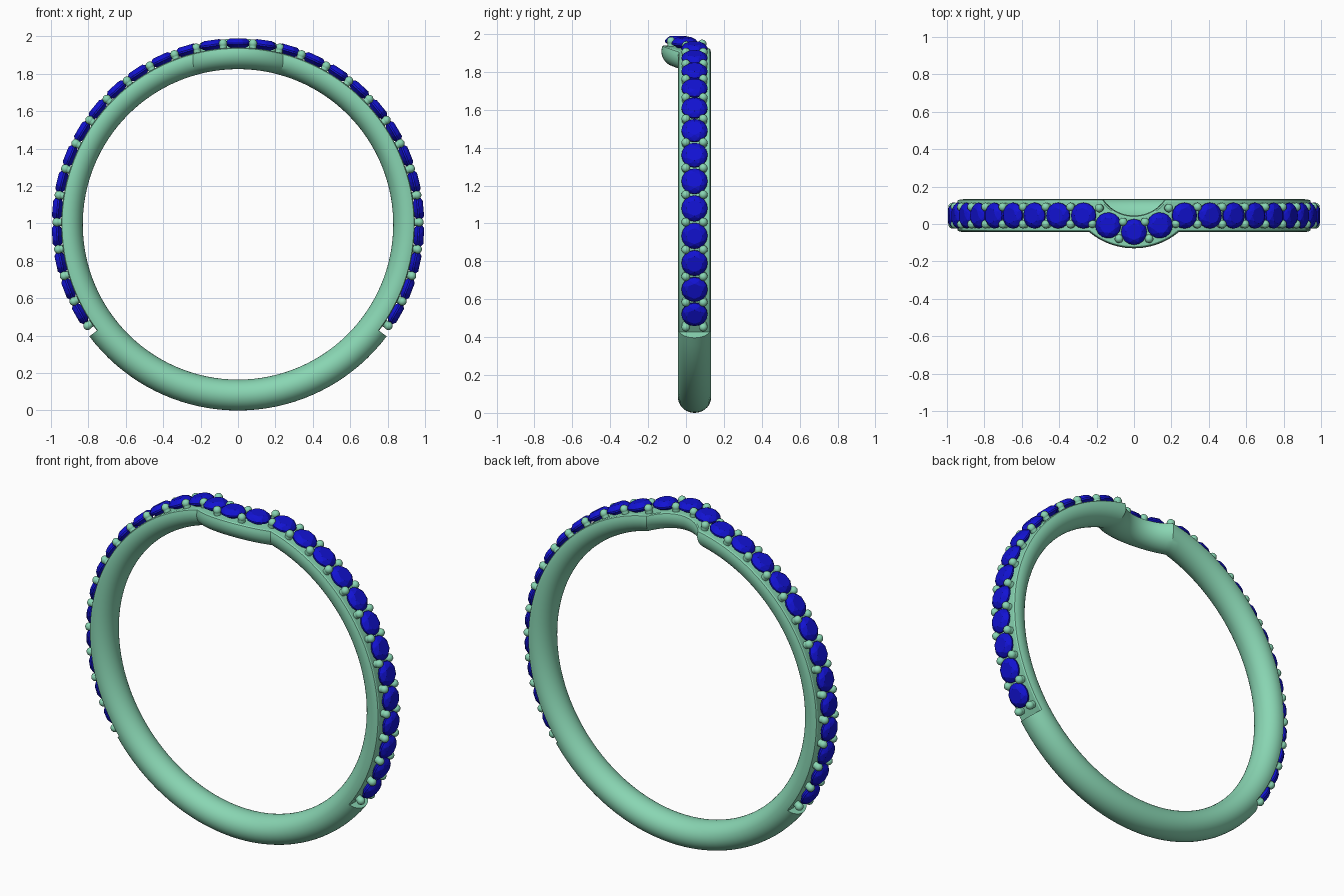
import bpy, bmesh, math
from math import sin, cos, pi, sqrt, radians
from mathutils import Matrix, Vector

if "Cube" in bpy.data.objects:
    bpy.data.objects.remove(bpy.data.objects["Cube"])

CZ, Y0 = 0.995, 0.045            # ring centre
ARC_Y, ARC_R = 0.245, 0.2875     # centre and radius of the bowed crest
RHO, MR, MW = 0.9125, 0.0825, 0.0875   # section centre radius, half depth, half width
SEAT, CUT = 0.945, radians(127)  # seat radius for stones, angle where the seat ends


def material(name, col):
    m = bpy.data.materials.new(name)
    m.diffuse_color = (*col, 1)
    m.use_nodes = True
    m.node_tree.nodes["Principled BSDF"].inputs["Base Color"].default_value = m.diffuse_color
    return m


metal = material("mint_metal", (0.25, 0.67, 0.45))
blue = material("blue_stone", (0.006, 0.006, 0.65))


def add_object(name, mesh, mat=None):
    ob = bpy.data.objects.new(name, mesh)
    bpy.context.collection.objects.link(ob)
    if mat:
        mesh.materials.append(mat)
    return ob


def smooth(ob, angle):
    bpy.ops.object.select_all(action='DESELECT')
    ob.select_set(True)
    bpy.context.view_layer.objects.active = ob
    bpy.ops.object.shade_smooth_by_angle(angle=radians(angle))


def join_x(o):
    # x where a strand offset by o meets the bowed crest
    return sqrt((ARC_R - o) ** 2 - (ARC_Y - Y0 - o) ** 2)


def strand_y(x, o=0.0):
    if abs(x) < join_x(o):
        return ARC_Y - sqrt((ARC_R - o) ** 2 - x * x)
    return Y0 + o


# Band: round section swept around the ring, flattened under the stones
N = 36
section = [(RHO + MR * cos(2 * pi * i / N), MW * sin(2 * pi * i / N)) for i in range(N)]
stations = [('crest', -1 + k / 10) for k in range(20)]
stations += [('side', k / 40) for k in range(41)]
stations += [('plain', k / 36) for k in range(37)]
stations += [('left', 1 - k / 40) for k in range(40)]

bm = bmesh.new()
rings = []
for kind, s in stations:
    ring = []
    for rho, o in section:
        r = rho if kind == 'plain' else min(rho, SEAT)
        start = math.asin(join_x(o) / r)
        if kind == 'crest':
            a = math.asin(s * join_x(o) / r)
        elif kind == 'plain':
            a = CUT + s * (2 * pi - 2 * CUT)
        else:
            a = start + s * (CUT - start)
            if kind == 'left':
                a = -a
        x = r * sin(a)
        y = strand_y(x, o) if kind == 'crest' else Y0 + o
        ring.append(bm.verts.new((x, y, CZ + r * cos(a))))
    rings.append(ring)
for k, ra in enumerate(rings):
    rb = rings[(k + 1) % len(rings)]
    for i in range(N):
        j = (i + 1) % N
        bm.faces.new((ra[i], ra[j], rb[j], rb[i]))
bmesh.ops.remove_doubles(bm, verts=bm.verts, dist=1e-5)
bmesh.ops.recalc_face_normals(bm, faces=bm.faces)
me = bpy.data.meshes.new("band")
bm.to_mesh(me)
bm.free()
smooth(add_object("band", me, metal), 30)


def frame(a, rho):
    # local frame on the band: x along the path, y across, z outward
    def point(t):
        x = rho * sin(t)
        return Vector((x, strand_y(x), CZ + rho * cos(t)))
    n = Vector((sin(a), 0, cos(a)))
    t = point(a + 0.03) - point(a - 0.03)
    t = (t - n * t.dot(n)).normalized()
    m = Matrix((t, n.cross(t), n)).transposed().to_4x4()
    m.translation = point(a)
    return m


# Cut stone: table, crown, girdle and point wrapped in a convex hull
bm = bmesh.new()
for count, r, h, turn in ((8, 0.042, 0.027, 0), (8, 0.058, 0.018, 0.5),
                          (16, 0.069, 0.003, 0), (16, 0.069, -0.006, 0), (1, 0, -0.05, 0)):
    for i in range(count):
        t = 2 * pi * (i + turn) / count
        bm.verts.new((r * cos(t), r * sin(t), h))
bmesh.ops.convex_hull(bm, input=bm.verts)
bmesh.ops.recalc_face_normals(bm, faces=bm.faces)
stone_mesh = bpy.data.meshes.new("stone")
bm.to_mesh(stone_mesh)
bm.free()
stone_mesh.materials.append(blue)

half = [0, 8.2, 16.2] + [24.8 + 8.6 * k for k in range(12)]
angles = [-a for a in half[:0:-1]] + half
for i, a in enumerate(angles):
    add_object(f"stone_{i + 1:02d}", stone_mesh).matrix_world = frame(radians(a), 0.968)

# Prongs: a pair of beads between neighbouring stones and at both ends
gaps = [(p + q) / 2 for p, q in zip(angles, angles[1:])]
gaps = [angles[0] - 4.6] + gaps + [angles[-1] + 4.6]
bm = bmesh.new()
for a in gaps:
    f = frame(radians(a), 0.97)
    for side in (-1, 1):
        m = f @ Matrix.Translation((0, side * 0.046, 0))
        bmesh.ops.create_uvsphere(bm, u_segments=16, v_segments=10, radius=0.023, matrix=m)
        bmesh.ops.create_cone(bm, cap_ends=True, segments=16, radius1=0.02, radius2=0.02,
                              depth=0.05, matrix=m @ Matrix.Translation((0, 0, -0.028)))
me = bpy.data.meshes.new("prongs")
bm.to_mesh(me)
bm.free()
smooth(add_object("prongs", me, metal), 40)
